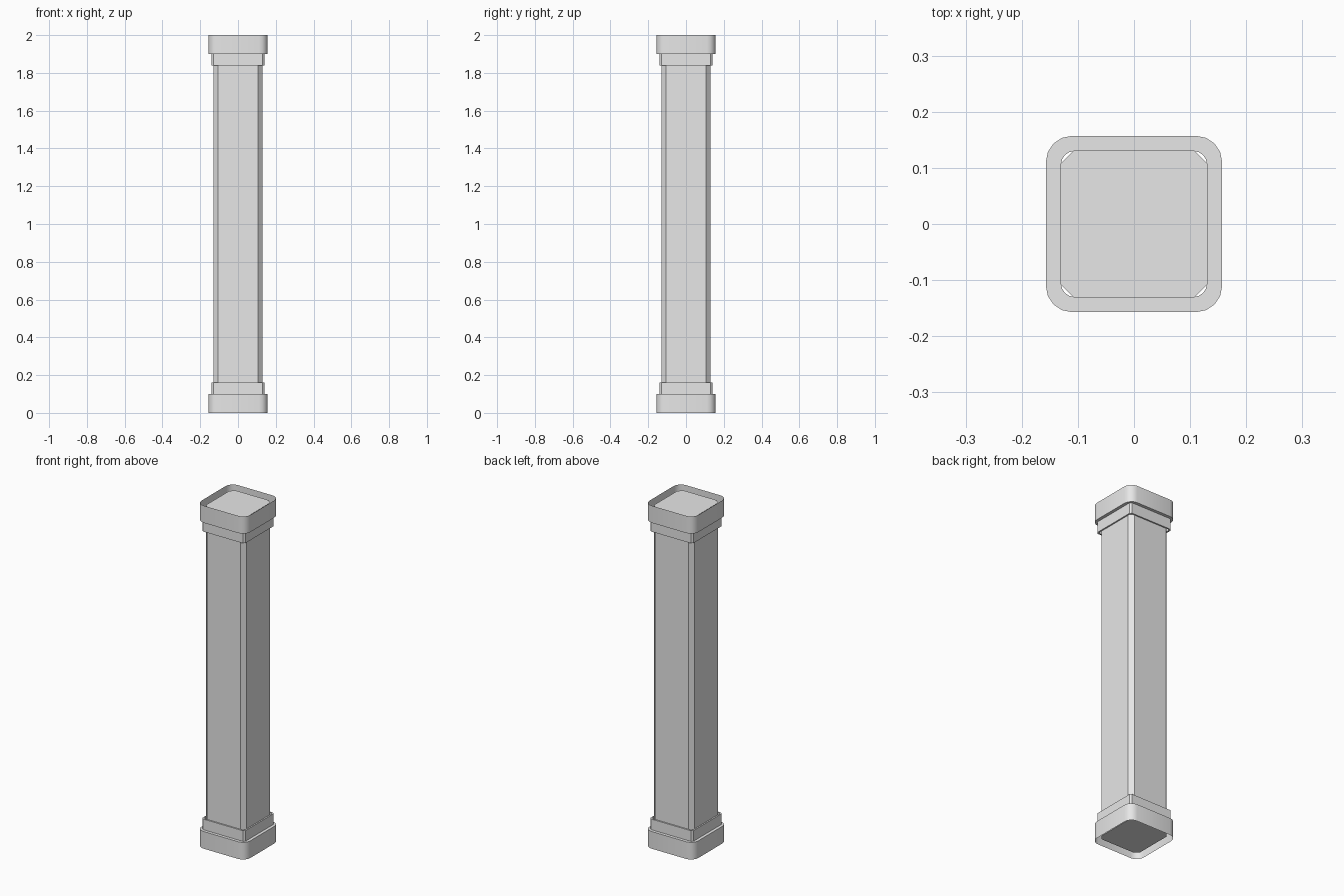
import bpy, bmesh, math

old = bpy.data.objects.get("Cube")
if old:
    bpy.data.objects.remove(old, do_unlink=True)

grey = bpy.data.materials.new("plain_grey")
grey.use_nodes = True
colour = (0.8, 0.8, 0.8, 1)
grey.diffuse_color = colour
grey.node_tree.nodes["Principled BSDF"].inputs["Base Color"].default_value = colour


def square_ring(bm, half, corner, steps, z):
    """Square outline with rounded corners, or chamfered ones when steps is 1."""
    verts = []
    for quarter in range(4):
        mid = math.radians(45 + 90 * quarter)
        cx = math.copysign(half - corner, math.cos(mid))
        cy = math.copysign(half - corner, math.sin(mid))
        for i in range(steps + 1):
            a = math.radians(90 * (quarter + i / steps))
            verts.append(bm.verts.new((cx + corner * math.cos(a),
                                       cy + corner * math.sin(a), z)))
    return verts


def loft(name, rings, steps, closed=False, smooth=False):
    """Skin a stack of (half width, corner size, height) outlines."""
    bm = bmesh.new()
    loops = [square_ring(bm, h, c, steps, z) for h, c, z in rings]
    for a, b in zip(loops, loops[1:]):
        for i in range(len(a)):
            j = (i + 1) % len(a)
            bm.faces.new((a[i], a[j], b[j], b[i]))
    if closed:
        bm.faces.new(loops[0])
        bm.faces.new(loops[-1])
    bmesh.ops.recalc_face_normals(bm, faces=bm.faces[:])
    mesh = bpy.data.meshes.new(name)
    bm.to_mesh(mesh)
    bm.free()
    mesh.materials.append(grey)
    obj = bpy.data.objects.new(name, mesh)
    bpy.context.collection.objects.link(obj)
    if smooth:
        bpy.ops.object.select_all(action='DESELECT')
        obj.select_set(True)
        bpy.context.view_layer.objects.active = obj
        bpy.ops.object.shade_smooth_by_angle(angle=math.radians(40))
    return obj


# Shaft with chamfered corners, its ends set slightly inside the caps
loft("shaft", [(0.131, 0.024, 0.02), (0.131, 0.024, 1.98)], 1, closed=True)

# Collar and open cap at each end
for end, flip in (("bottom", False), ("top", True)):
    def height(z):
        return 2 - z if flip else z

    loft(end + "_collar", [(0.139, 0.01, height(0.1)),
                           (0.139, 0.01, height(0.162)),
                           (0.131, 0.01, height(0.162))], 1)
    # Thin outer wall with a ledge running in to the shaft
    loft(end + "_cap", [(0.157, 0.046, height(0)),
                        (0.157, 0.046, height(0.1)),
                        (0.13, 0.024, height(0.1))], 4, smooth=True)
